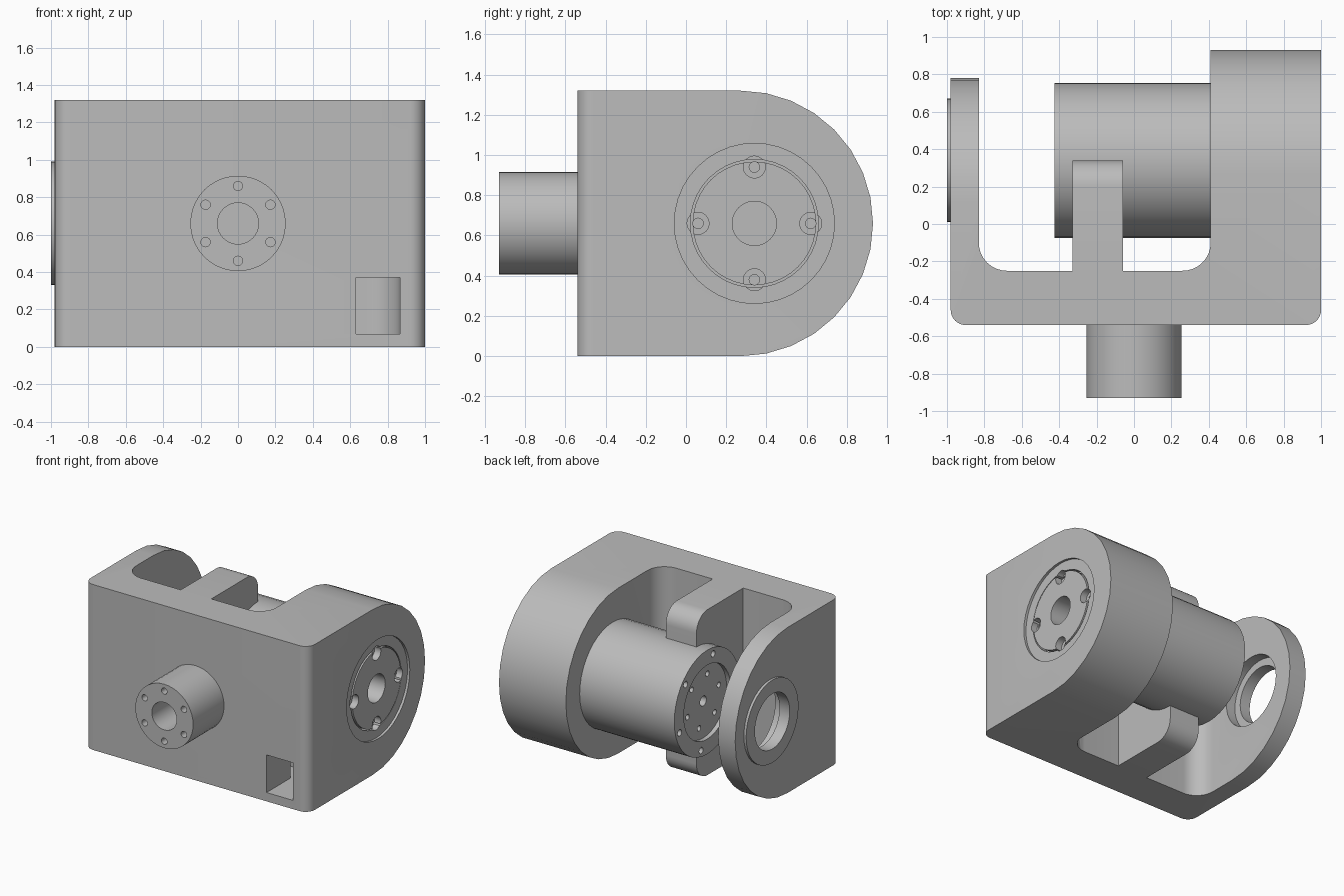
import bpy, bmesh
from math import sin, cos, pi, radians
from mathutils import Vector

cube = bpy.data.objects.get("Cube")
if cube:
    bpy.data.objects.remove(cube)

metal = bpy.data.materials.new("grey metal")
metal.use_nodes = True
grey = (0.5, 0.5, 0.5, 1)
metal.diffuse_color = grey
metal.node_tree.nodes["Principled BSDF"].inputs["Base Color"].default_value = grey

H = 1.32            # frame height
AY, AZ = 0.34, 0.66  # joint axis position
parts = []


def rounded(corners, steps=8):
    """Outline from (u, v, radius) right-angle corners."""
    out = []
    for i, (u, v, r) in enumerate(corners):
        p = Vector((u, v))
        if r == 0:
            pts = [p]
        else:
            a = (Vector(corners[i - 1][:2]) - p).normalized()
            b = (Vector(corners[(i + 1) % len(corners)][:2]) - p).normalized()
            c = p + r * (a + b)
            pts = [c - r * (b * cos(t * pi / 2 / steps) + a * sin(t * pi / 2 / steps))
                   for t in range(steps + 1)]
        for q in pts:
            if not out or (q - out[-1]).length > 1e-4:
                out.append(q)
    return out


def prism(name, outline, axis, lo, hi):
    """Extrude an outline along an axis from lo to hi."""
    place = {"x": lambda u, v, w: (w, u, v),
             "y": lambda u, v, w: (u, w, v),
             "z": lambda u, v, w: (u, v, w)}[axis]
    bm = bmesh.new()
    low = [bm.verts.new(place(u, v, lo)) for u, v in outline]
    high = [bm.verts.new(place(u, v, hi)) for u, v in outline]
    bm.faces.new(low)
    bm.faces.new(high)
    n = len(low)
    for i in range(n):
        j = (i + 1) % n
        bm.faces.new((low[i], low[j], high[j], high[i]))
    bmesh.ops.recalc_face_normals(bm, faces=bm.faces)
    mesh = bpy.data.meshes.new(name)
    bm.to_mesh(mesh)
    bm.free()
    mesh.materials.append(metal)
    obj = bpy.data.objects.new(name, mesh)
    bpy.context.scene.collection.objects.link(obj)
    return obj


def disc(name, u, v, r, axis, lo, hi, n=40):
    ring = [(u + r * cos(2 * pi * i / n), v + r * sin(2 * pi * i / n)) for i in range(n)]
    return prism(name, ring, axis, lo, hi)


def part(obj):
    parts.append(obj)
    return obj


def cut(cutter, *targets):
    for obj in targets:
        mod = obj.modifiers.new("cut", "BOOLEAN")
        mod.operation = "DIFFERENCE"
        mod.solver = "EXACT"
        mod.object = cutter
        bpy.context.view_layer.objects.active = obj
        bpy.ops.object.modifier_apply(modifier=mod.name)
    bpy.data.objects.remove(cutter)


def bolt_holes(targets, u, v, ring, count, start, r, axis, lo, hi):
    for i in range(count):
        t = radians(start) + 2 * pi * i / count
        cut(disc("hole", u + ring * cos(t), v + ring * sin(t), r, axis, lo, hi, 16), *targets)


# Frame: back plate, side arm, gear housing and middle tab in one plan outline
frame = part(prism("frame", rounded([
    (-0.98, -0.54, 0.08), (1, -0.54, 0.08), (1, 1, 0), (0.41, 1, 0),
    (0.41, -0.25, 0.15), (-0.06, -0.25, 0), (-0.06, 0.4, 0), (-0.33, 0.4, 0),
    (-0.33, -0.25, 0), (-0.83, -0.25, 0.15), (-0.83, 1, 0), (-0.98, 1, 0)]),
    "z", 0, H))


def trim_end(c, r, lo, hi):
    """Round the free end of a frame arm, seen from the side."""
    cut(prism("end_trim", rounded([
        (c, -0.1, 0), (c, 0, 0), (c + r, 0, r), (c + r, H, r), (c, H, 0),
        (c, H + 0.1, 0), (2, H + 0.1, 0), (2, -0.1, 0)]), "x", lo, hi), frame)


trim_end(0.12, 0.66, -1.1, -0.7)
trim_end(0.2, 0.14, -0.45, 0.1)
trim_end(0.27, 0.66, 0.3, 1.1)

# Cable channel bending from the front face into the cavity
cut(prism("cable_channel", rounded([
    (0.63, -0.7, 0), (0.865, -0.7, 0), (0.865, -0.07, 0.18), (0.2, -0.07, 0),
    (0.2, -0.24, 0), (0.63, -0.24, 0)]), "z", 0.07, 0.37), frame)

# Bearing seat in the side arm
boss = part(disc("bearing_boss", AY, AZ, 0.33, "x", -1, -0.975))
cut(disc("bore", AY, AZ, 0.22, "x", -1.1, -0.75), frame, boss)
cut(disc("counterbore", AY, AZ, 0.28, "x", -0.91, -0.75), frame)

# Round seat in the housing with a bolted flange
cut(disc("seat", AY, AZ, 0.398, "x", 0.98, 1.1), frame)
cut(disc("groove", AY, AZ, 0.318, "x", 0.92, 1.1), frame)
flange = part(disc("housing_flange", AY, AZ, 0.307, "x", 0.9, 0.985))
both = (frame, flange)
bolt_holes(both, AY, AZ, 0.28, 4, 0, 0.055, "x", 0.93, 1.1)
bolt_holes(both, AY, AZ, 0.28, 4, 0, 0.026, "x", 0.8, 1.1)
cut(disc("shaft_hole", AY, AZ, 0.11, "x", 0.6, 1.1), *both)

# Motor barrel with its drilled end face
motor = part(disc("motor_barrel", AY, AZ, 0.415, "x", -0.425, 0.45))
cut(disc("end_recess", AY, AZ, 0.295, "x", -0.6, -0.39), motor)
bolt_holes([motor], AY, AZ, 0.365, 6, -18, 0.025, "x", -0.6, -0.33)
bolt_holes([motor], AY, AZ, 0.205, 6, -15, 0.022, "x", -0.6, -0.3)
cut(disc("centre_hole", AY, AZ, 0.04, "x", -0.6, -0.25, 20), motor)

# Output hub on the front
hub = part(disc("front_hub", 0, AZ, 0.255, "y", -0.93, -0.53))
cut(disc("hub_bore", 0, AZ, 0.11, "y", -1.1, -0.6), hub)
bolt_holes([hub], 0, AZ, 0.2, 6, 90, 0.025, "y", -1.1, -0.8)

# Smooth the curved walls and keep the edges crisp
bpy.ops.object.select_all(action="DESELECT")
for obj in parts:
    obj.select_set(True)
bpy.context.view_layer.objects.active = frame
bpy.ops.object.shade_smooth_by_angle(angle=radians(30))
